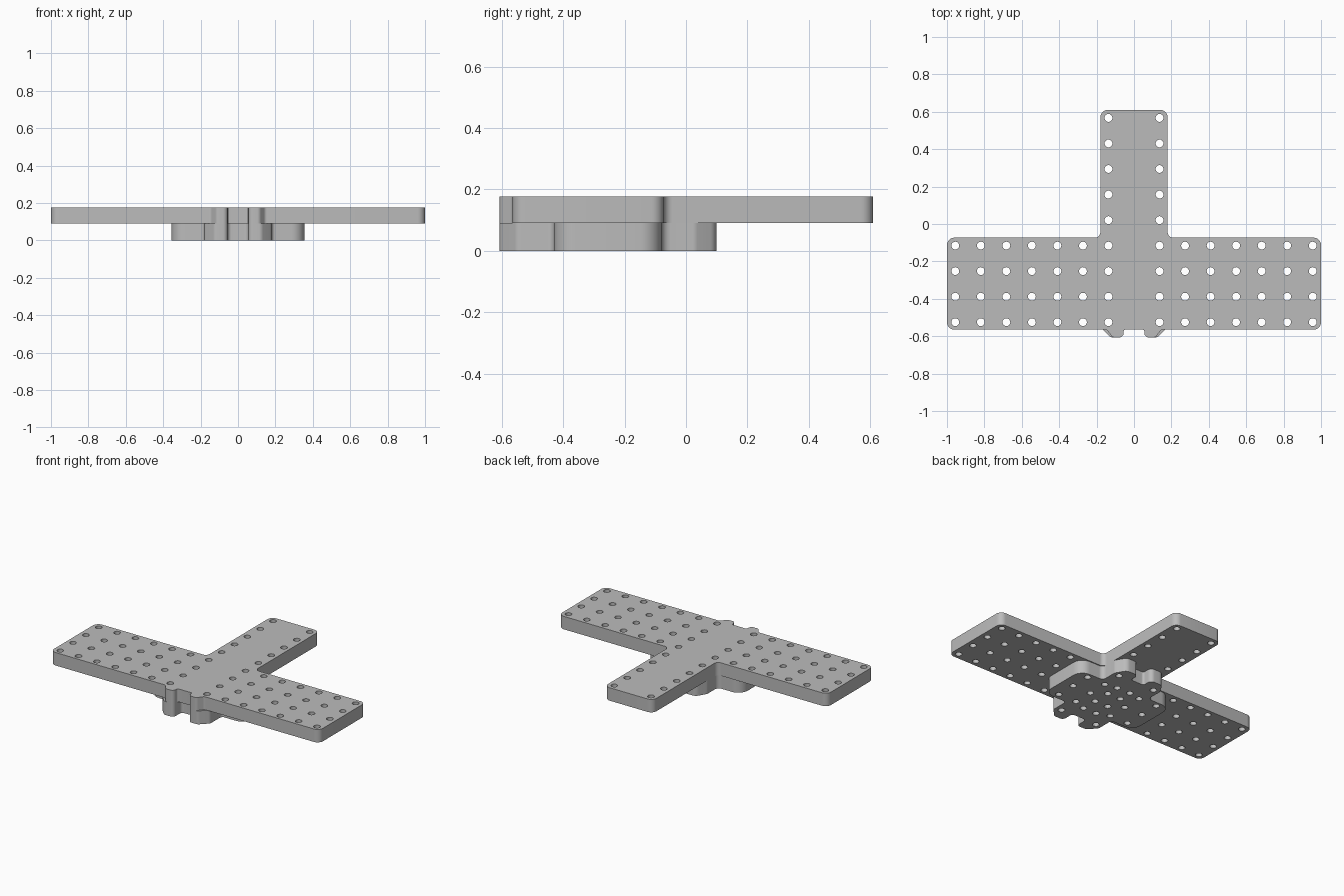
import bpy, bmesh, math
from mathutils import Vector

cube = bpy.data.objects.get("Cube")
if cube:
    bpy.data.objects.remove(cube, do_unlink=True)

grey = bpy.data.materials.new("light_grey")
grey.use_nodes = True
colour = (0.5, 0.5, 0.5, 1)
grey.diffuse_color = colour
grey.node_tree.nodes["Principled BSDF"].inputs["Base Color"].default_value = colour


def mirrored(half):
    """Close a right-hand outline with its mirror image."""
    return half + [(-x, y, r) for x, y, r in reversed(half)]


def rounded(corners, steps=8):
    """Turn (x, y, radius) corners into a path with arcs."""
    path = []
    for i, (x, y, r) in enumerate(corners):
        p = Vector((x, y))
        a = (Vector(corners[i - 1][:2]) - p).normalized()
        b = (Vector(corners[(i + 1) % len(corners)][:2]) - p).normalized()
        half = a.angle(b) / 2
        centre = p + (a + b).normalized() * r / math.sin(half)
        reach = r / math.tan(half)
        start, end = p + a * reach - centre, p + b * reach - centre
        turn = end.angle_signed(start)
        for k in range(steps + 1):
            t = turn * k / steps
            c, s = math.cos(t), math.sin(t)
            path.append(centre + Vector((start.x * c - start.y * s,
                                         start.x * s + start.y * c)))
    return path


def circle(x, y, r, sides=20):
    return [Vector((x + r * math.cos(math.tau * k / sides),
                    y + r * math.sin(math.tau * k / sides))) for k in range(sides)]


def plate(name, outline, holes, z0, z1):
    """Extrude a filled outline, leaving round holes open."""
    curve = bpy.data.curves.new(name + "_profile", "CURVE")
    curve.dimensions = "2D"
    curve.fill_mode = "BOTH"
    curve.extrude = (z1 - z0) / 2
    for loop in [rounded(outline)] + [circle(*h) for h in holes]:
        spline = curve.splines.new("POLY")
        spline.points.add(len(loop) - 1)
        for point, co in zip(spline.points, loop):
            point.co = (co.x, co.y, 0, 1)
        spline.use_cyclic_u = True
    helper = bpy.data.objects.new(name + "_profile", curve)
    bpy.context.collection.objects.link(helper)
    graph = bpy.context.evaluated_depsgraph_get()
    mesh = bpy.data.meshes.new_from_object(helper.evaluated_get(graph))
    bpy.data.objects.remove(helper, do_unlink=True)

    bm = bmesh.new()
    bm.from_mesh(mesh)
    bmesh.ops.remove_doubles(bm, verts=bm.verts, dist=0.0001)
    bmesh.ops.translate(bm, verts=bm.verts, vec=(0, 0, (z0 + z1) / 2))
    bmesh.ops.recalc_face_normals(bm, faces=bm.faces)
    bm.to_mesh(mesh)
    bm.free()
    mesh.materials.clear()
    mesh.materials.append(grey)
    obj = bpy.data.objects.new(name, mesh)
    bpy.context.collection.objects.link(obj)
    bpy.ops.object.select_all(action="DESELECT")
    obj.select_set(True)
    bpy.context.view_layer.objects.active = obj
    bpy.ops.object.shade_smooth_by_angle(angle=math.radians(35))
    return obj


# Hole grid shared by both plates
pitch, radius = 0.1365, 0.021
rows = [-0.525 + pitch * j for j in range(9)]
grid = [(s * pitch * i, y, radius) for s in (-1, 1)
        for j, y in enumerate(rows) for i in range(1, 8) if j < 4 or i == 1]

# Upper T-shaped plate with two small front lugs
t_half = [(0.18, 0.61, 0.04), (0.18, -0.073, 0.03), (1, -0.073, 0.04),
          (1, -0.565, 0.04), (0.145, -0.565, 0.02), (0.115, -0.607, 0.025),
          (0.055, -0.607, 0.025), (0.055, -0.565, 0.008)]
plate("t_plate", mirrored(t_half), grid, 0.09, 0.177)

# Lower cross-shaped mount, notched front and back
mount_half = [(0.05, 0.03, 0.015), (0.05, 0.1, 0.03), (0.14, 0.1, 0.04),
              (0.18, 0.03, 0.03), (0.18, -0.08, 0.03), (0.355, -0.08, 0.07),
              (0.355, -0.43, 0.07), (0.18, -0.43, 0.02), (0.18, -0.55, 0.03),
              (0.125, -0.607, 0.03), (0.055, -0.607, 0.025), (0.055, -0.52, 0.02)]
through = [h for h in grid if abs(h[0]) < 0.3 and h[1] < 0.05
           and (abs(h[0]) < 0.2 or h[1] > -0.5)]
blind = [(s * 0.05, y, radius) for s in (-1, 1) for y in (-0.1, -0.19, -0.31, -0.42)]
plate("lower_mount", mirrored(mount_half), through + blind, 0, 0.09)
